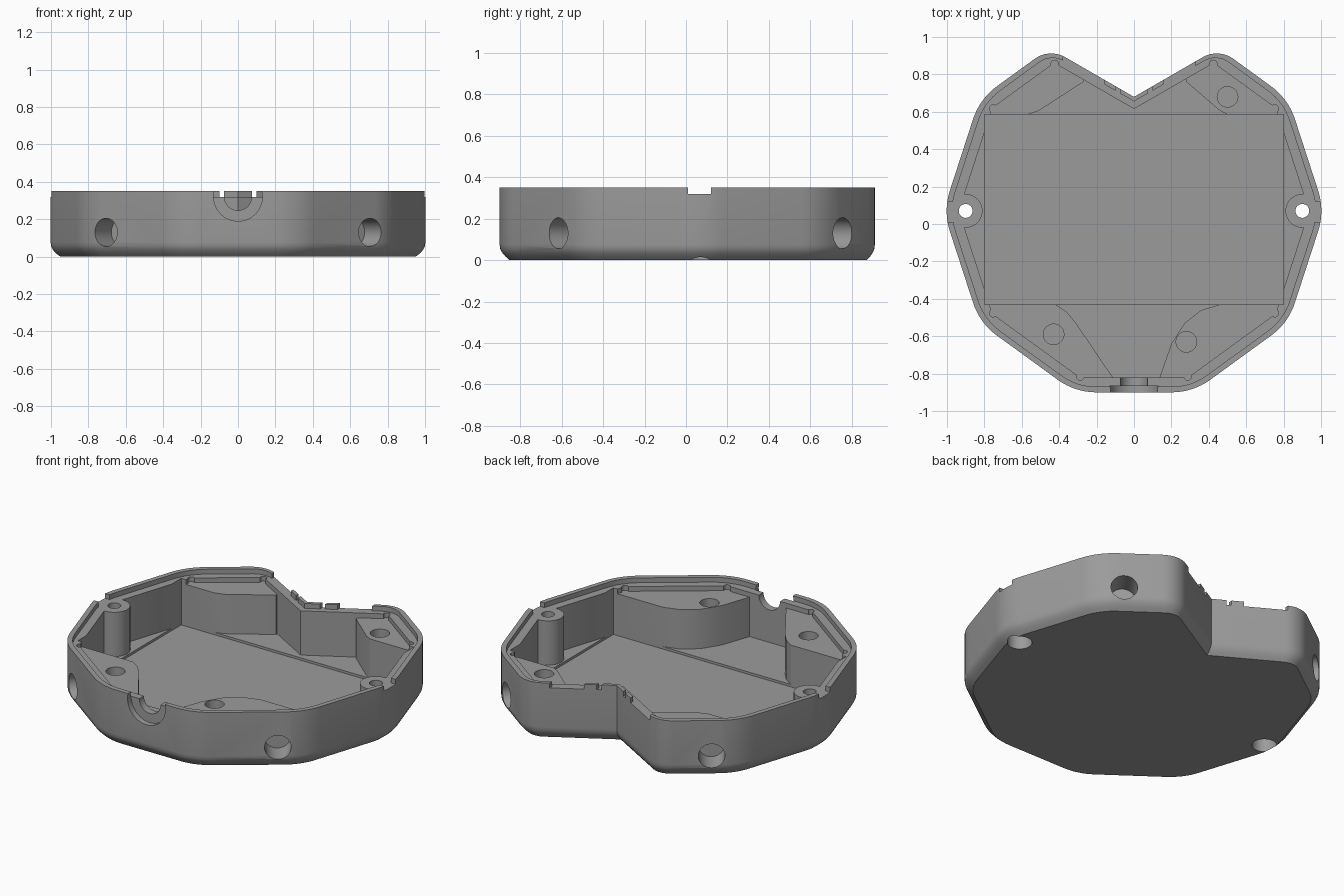
import bpy, bmesh, math
from mathutils import Matrix, Vector

if "Cube" in bpy.data.objects:
    bpy.data.objects.remove(bpy.data.objects["Cube"])

RIM, LEDGE, SHELF, FLOOR, POCKET, TOP = 0.35, 0.32, 0.29, 0.045, 0.03, 0.5
CENTRE = Vector((0, 0.07))
# Outline edges: outward direction in degrees, with the V notch at the back
ANGLES = [-90, -54, -18, 18, 54, 120, 60, 126, 162, 198, 234]
NOTCH = (5, 6)

grey = bpy.data.materials.new("plain grey")
grey.use_nodes = True
grey.diffuse_color = (0.33, 0.33, 0.33, 1)
grey.node_tree.nodes["Principled BSDF"].inputs["Base Color"].default_value = (0.33, 0.33, 0.33, 1)


def corner(i, inset):
    """Meeting point of edge i and the next one, both moved inward."""
    j = (i + 1) % len(ANGLES)
    rows, dist = [], []
    for k in (i, j):
        a = math.radians(ANGLES[k])
        rows.append((math.cos(a), math.sin(a)))
        dist.append(0.528 - 0.7 * inset if k in NOTCH else 0.97 - inset)
    return CENTRE + Matrix(rows).inverted() @ Vector(dist)


def outline(inset, rounded=True, steps=8):
    pts = []
    for i, a in enumerate(ANGLES):
        b = ANGLES[(i + 1) % len(ANGLES)]
        if not rounded or i == 5:
            pts.append(corner(i, inset))
            continue
        big = 0.15 if i in (4, 6) else 0.35
        r = big - inset
        turn = (b - a) % 360
        # Fillet centre lies on the corner bisector
        p = corner(i, inset)
        mid = math.radians(a + turn / 2)
        c = p - Vector((math.cos(mid), math.sin(mid))) * r / math.cos(math.radians(turn / 2))
        for s in range(steps + 1):
            t = math.radians(a + turn * s / steps)
            pts.append(c + Vector((math.cos(t), math.sin(t))) * r)
    return pts


def finish(name, bm):
    bmesh.ops.recalc_face_normals(bm, faces=bm.faces[:])
    mesh = bpy.data.meshes.new(name)
    bm.to_mesh(mesh)
    bm.free()
    mesh.materials.append(grey)
    ob = bpy.data.objects.new(name, mesh)
    bpy.context.collection.objects.link(ob)
    return ob


def loft(name, rings):
    """Closed solid through rings of (points, height)."""
    bm = bmesh.new()
    loops = [[bm.verts.new((p[0], p[1], z)) for p in pts] for pts, z in rings]
    n = len(loops[0])
    for low, high in zip(loops, loops[1:]):
        for i in range(n):
            j = (i + 1) % n
            bm.faces.new((low[i], low[j], high[j], high[i]))
    bm.faces.new(loops[0][::-1])
    bm.faces.new(loops[-1])
    return finish(name, bm)


def prism(name, pts, z0, z1):
    return loft(name, [(pts, z0), (pts, z1)])


def box(name, x0, x1, y0, y1, z0, z1):
    return prism(name, [(x0, y0), (x1, y0), (x1, y1), (x0, y1)], z0, z1)


def rod(name, start, end, r, sides=40):
    start, end = Vector(start), Vector(end)
    axis = end - start
    spin = axis.to_track_quat("Z", "Y").to_matrix().to_4x4()
    bm = bmesh.new()
    bmesh.ops.create_cone(bm, cap_ends=True, segments=sides, radius1=r, radius2=r,
                          depth=axis.length, matrix=Matrix.Translation((start + end) / 2) @ spin)
    return finish(name, bm)


def cut(target, tool):
    mod = target.modifiers.new("cut", "BOOLEAN")
    mod.operation, mod.solver, mod.object = "DIFFERENCE", "EXACT", tool
    bpy.context.view_layer.objects.active = target
    bpy.ops.object.modifier_apply(modifier=mod.name)
    bpy.data.objects.remove(tool)


# Solid body with a softened lower edge
profile = [(0.048, 0), (0.028, 0.018), (0.012, 0.037), (0.003, 0.055), (0, 0.075), (0, RIM)]
body = loft("enclosure_base", [(outline(d), z) for d, z in profile])

# Cavity tool, with the corner blocks and screw posts left standing
cavity = prism("cavity", outline(0.08, rounded=False), FLOOR, TOP)
blocks = [
    [(-1.1, .585), (-.57, .585), (-.51, .605), (-.27, .76), (-.27, 1.1), (-1.1, 1.1)],
    [(1.1, .585), (.5, .585), (.46, .605), (.28, .76), (.28, 1.1), (1.1, 1.1)],
    [(-1.1, -.43), (-.42, -.43), (-.36, -.47), (-.31, -.53), (-.1, -.84), (-.1, -1.1), (-1.1, -1.1)],
    [(1.1, -.43), (.46, -.43), (.36, -.46), (.27, -.53), (.2, -.64), (.13, -.84), (.13, -1.1), (1.1, -1.1)],
]
for pts in blocks:
    cut(cavity, prism("corner_block", pts, -0.1, SHELF))
for s in (-1, 1):
    cut(cavity, rod("screw_post", (s * 0.9, 0.07, -0.1), (s * 0.9, 0.07, LEDGE), 0.09))
cut(body, cavity)

# Stepped rim and the shallow rectangular pocket
cut(body, prism("lip_step", outline(0.03), LEDGE, TOP))
cut(body, box("floor_pocket", -0.8, 0.8, -0.43, 0.585, POCKET, TOP))

# Small round reliefs in the corners of the shelf
for i in range(len(ANGLES)):
    if i not in (2, 5, 8):
        p = corner(i, 0.085)
        cut(body, rod("corner_relief", (p.x, p.y, SHELF), (p.x, p.y, TOP), 0.02, 16))

for s in (-1, 1):
    # Screw hole, its counterbore below, and the gap in the lip
    x = s * 0.9
    cut(body, rod("screw_hole", (x, 0.07, -0.1), (x, 0.07, TOP), 0.037))
    cut(body, rod("counterbore", (x, 0.07, -0.1), (x, 0.07, 0.12), 0.07))
    lo, hi = sorted((s * 0.85, s * 1.1))
    cut(body, box("lip_gap", lo, hi, 0.01, 0.12, LEDGE, TOP))
    # Gaps between the teeth along the notch rim
    for a, b in ((0.075, 0.1), (0.16, 0.33 if s > 0 else 0.38)):
        lo, hi = sorted((s * a, s * b))
        cut(body, box("tooth_gap", lo, hi, 0.6, 1.0, LEDGE, TOP))
    # Blind round holes in the slanted sides
    for t in (-1, 1):
        n = Vector((s * 0.588, t * 0.809, 0))
        p = Vector((s * 0.705, 0.07 + t * 0.685, 0.13))
        cut(body, rod("side_hole", p + n * 0.1, p - n * 0.15, 0.075))

# Vertical holes in the blocks
for x, y in ((0.5, 0.68), (-0.43, -0.59), (0.28, -0.63)):
    cut(body, rod("block_hole", (x, y, 0.12), (x, y, TOP), 0.055))

# Stepped round opening in the front wall
cut(body, rod("front_recess", (0, -1.1, LEDGE), (0, -0.865, LEDGE), 0.13, 48))
cut(body, rod("front_opening", (0, -1.0, LEDGE), (0, -0.78, LEDGE), 0.073, 48))

bpy.ops.object.select_all(action="DESELECT")
body.select_set(True)
bpy.context.view_layer.objects.active = body
bpy.ops.object.shade_smooth_by_angle(angle=math.radians(25))
